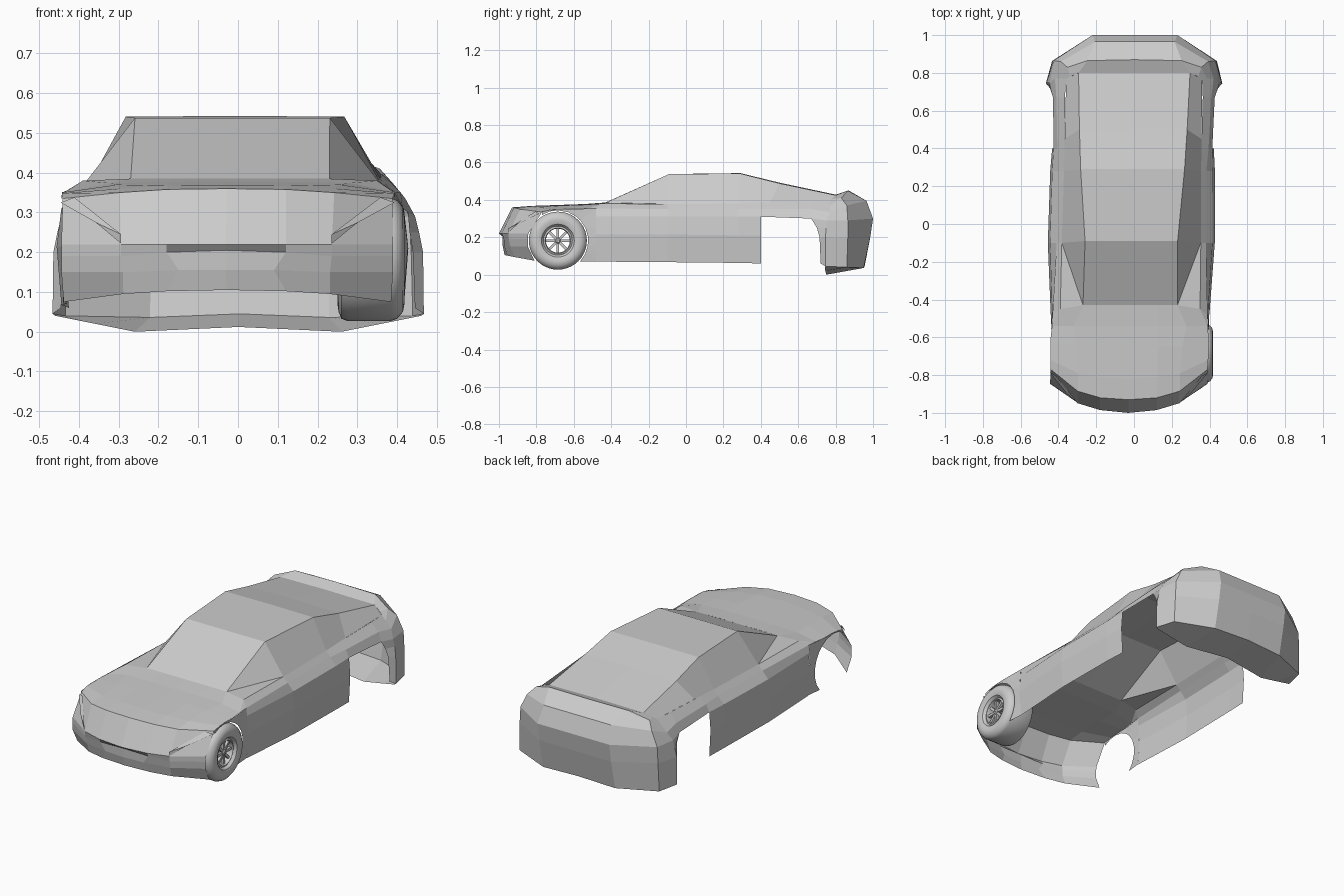
import bpy, bmesh, math
from mathutils import Matrix


def finish(name, bm, smooth=None):
    bmesh.ops.recalc_face_normals(bm, faces=bm.faces)
    me = bpy.data.meshes.new(name)
    bm.to_mesh(me)
    bm.free()
    ob = bpy.data.objects.new(name, me)
    bpy.context.collection.objects.link(ob)
    if smooth:
        bpy.ops.object.select_all(action='DESELECT')
        ob.select_set(True)
        bpy.context.view_layer.objects.active = ob
        bpy.ops.object.shade_smooth_by_angle(angle=math.radians(smooth))
    return ob


def panel(name, rows):
    """Skin rows of (x, y, z), mirrored in x; the body sits very slightly yawed."""
    bm = bmesh.new()
    for s in (1, -1):
        grid = [[bm.verts.new((s * x - 0.0125 + 0.0175 * y, y, z)) for x, y, z in r]
                for r in rows]
        for a, b in zip(grid, grid[1:]):
            for i in range(len(a) - 1):
                bm.faces.new((a[i], a[i + 1], b[i + 1], b[i]))
    bmesh.ops.remove_doubles(bm, verts=bm.verts, dist=0.0005)
    return finish(name, bm)


WY, WZ, AR = -0.685, 0.182, 0.162   # front wheel centre and arch radius

# front bumper, top edge to bottom lip, ending on the wheel arch
nose_top = [(0, -.93, .36), (.15, -.92, .358), (.27, -.885, .35), (.415, -.77, .335)]
panel("front_bumper", [
    nose_top,
    [(0, -1, .22), (.15, -.985, .22), (.265, -.95, .22), (.417, -.843, .22)],
    [(0, -.98, .205), (.15, -.975, .2), (.265, -.947, .19), (.417, -.846, .19)],
    [(0, -.98, .155), (.12, -.972, .155), (.26, -.94, .15), (.417, -.845, .15)],
    [(0, -.97, .105), (.15, -.955, .102), (.26, -.92, .095), (.412, -.81, .075)],
])

# swept headlights lying on the bumper corners
panel("headlight", [
    [(.265, -.953, .222), (.265, -.953, .245), (.385, -.805, .338)],
    [(.265, -.953, .222), (.33, -.895, .275), (.42, -.785, .325)],
])

# hood
panel("hood", [
    nose_top,
    [(0, -.82, .368), (.15, -.81, .367), (.27, -.79, .36), (.418, -.72, .348)],
    [(0, -.65, .374), (.15, -.65, .373), (.28, -.65, .37), (.42, -.62, .35)],
    [(0, -.54, .378), (.15, -.54, .377), (.3, -.54, .374), (.412, -.54, .352)],
    [(0, -.43, .386), (.15, -.43, .386), (.25, -.43, .385), (.37, -.45, .38)],
])

# front fender around the wheel arch
arch, outer = [], []
for a in (122, 105, 90, 70, 52, 42, 25, 8, -10, -27, -43):
    y = WY + AR * math.cos(math.radians(a))
    z = WZ + AR * math.sin(math.radians(a))
    arch.append((.418, y, z))
    outer.append((.418, y, .351 - max(0, -.7 - y) * .2) if a > 45 else
                 (.41, -.48, .355) if a > 40 else
                 (.42 - abs(z - .215) * .07, -.48, z))
panel("front_fender", [arch, outer])
panel("fender_corner", [[(.412, -.54, .352), (.41, -.48, .355)],
                        [(.37, -.45, .38), (.37, -.45, .38)]])

# doors: rocker to belt line
panel("door_side", [
    [(.41, -.48, .07), (.42, -.48, .215), (.412, -.48, .31), (.41, -.48, .355), (.37, -.45, .38)],
    [(.43, -.1, .067), (.442, -.1, .215), (.43, -.1, .31), (.395, -.1, .35), (.368, -.1, .378)],
    [(.425, .28, .063), (.436, .28, .21), (.425, .28, .31), (.39, .28, .35), (.363, .28, .38)],
    [(.42, .4, .06), (.428, .4, .21), (.42, .4, .31), (.40, .4, .35), (.362, .4, .385)],
])

# rear quarter above and behind the open rear wheel bay
panel("rear_quarter", [
    [(.42, .4, .31), (.40, .4, .35), (.362, .4, .385)],
    [(.428, .67, .30), (.41, .67, .35), (.365, .67, .395)],
    [(.445, .75, .29), (.42, .77, .335), (.36, .77, .395)],
])
panel("rear_arch_edge", [
    [(.428, .67, .30), (.445, .75, .29)],
    [(.432, .70, .25), (.455, .75, .25)],
    [(.44, .714, .2), (.465, .745, .2)],
    [(.445, .72, .06), (.467, .745, .045)],
])

# cabin: windscreen, roof, rear glass and side glass
cabin = [((-.43, .386), (.25, -.43, .385), (.37, -.45, .38)),
         ((-.09, .538), (.245, -.09, .538), (.368, -.1, .378)),
         ((.29, .543), (.275, .29, .541), (.363, .28, .38)),
         ((.5, .492), (.285, .5, .488), (.362, .45, .387)),
         ((.8, .428), (.295, .8, .425), (.36, .77, .395))]
panel("windscreen", [[(0, *c), r] for c, r, b in cabin[:2]])
panel("roof", [[(0, *c), r] for c, r, b in cabin[1:3]])
panel("rear_glass", [[(0, *c), r] for c, r, b in cabin[2:]])
panel("side_glass", [[r, b] for c, r, b in cabin[1:]])
(_, base, sill), (_, top, belt) = cabin[:2]
panel("front_quarter_glass", [[base, top], [base, belt], [base, sill]])

# tail: spoiler, rear bumper and its tucked-under lip
panel("rear_bumper", [
    [(0, .80, .428), (.295, .80, .425), (.34, .78, .405), (.36, .77, .395)],
    [(0, .87, .45), (.25, .865, .449), (.355, .83, .41), (.385, .77, .37)],
    [(0, .965, .395), (.21, .965, .395), (.39, .86, .37), (.42, .77, .335)],
    [(0, 1, .30), (.225, 1, .30), (.428, .865, .29), (.445, .75, .29)],
    [(0, .985, .2), (.225, .985, .2), (.433, .865, .2), (.465, .745, .2)],
    [(0, .955, .045), (.225, .95, .036), (.437, .86, .04), (.467, .745, .045)],
    [(0, .78, .012), (.26, .75, 0), (.36, .745, .02), (.46, .742, .04)],
])


WX = .025   # outward shift of the wheel


def revolve(name, profile, n=40):
    """Spin an (x, radius) profile about the wheel axle."""
    bm = bmesh.new()
    rings = [[bm.verts.new((x + WX, WY + r * math.cos(2 * math.pi * k / n),
                            WZ + r * math.sin(2 * math.pi * k / n))) for k in range(n)]
             for x, r in profile]
    for a, b in zip(rings, rings[1:]):
        for k in range(n):
            bm.faces.new((a[k], a[(k + 1) % n], b[(k + 1) % n], b[k]))
    return finish(name, bm, 35)


# single front right wheel
revolve("tyre", [(.372, .077), (.387, .088), (.394, .11), (.39, .132), (.376, .149), (.36, .155),
                 (.25, .155), (.235, .149), (.228, .132), (.225, .11), (.23, .088), (.24, .077)])
revolve("rim", [(.24, .077), (.235, .07), (.245, .064), (.365, .064), (.377, .068), (.372, .077)])
revolve("hub", [(.34, .001), (.34, .015), (.37, .015), (.375, .01), (.375, .001)], 24)

bm = bmesh.new()
for k in range(8):
    m = (Matrix.Translation((.36 + WX, WY, WZ)) @ Matrix.Rotation(k * math.pi / 4, 4, 'X')
         @ Matrix.Translation((0, 0, .039)) @ Matrix.Diagonal((.015, .014, .054, 1)))
    bmesh.ops.create_cube(bm, size=1, matrix=m)
finish("spokes", bm)
